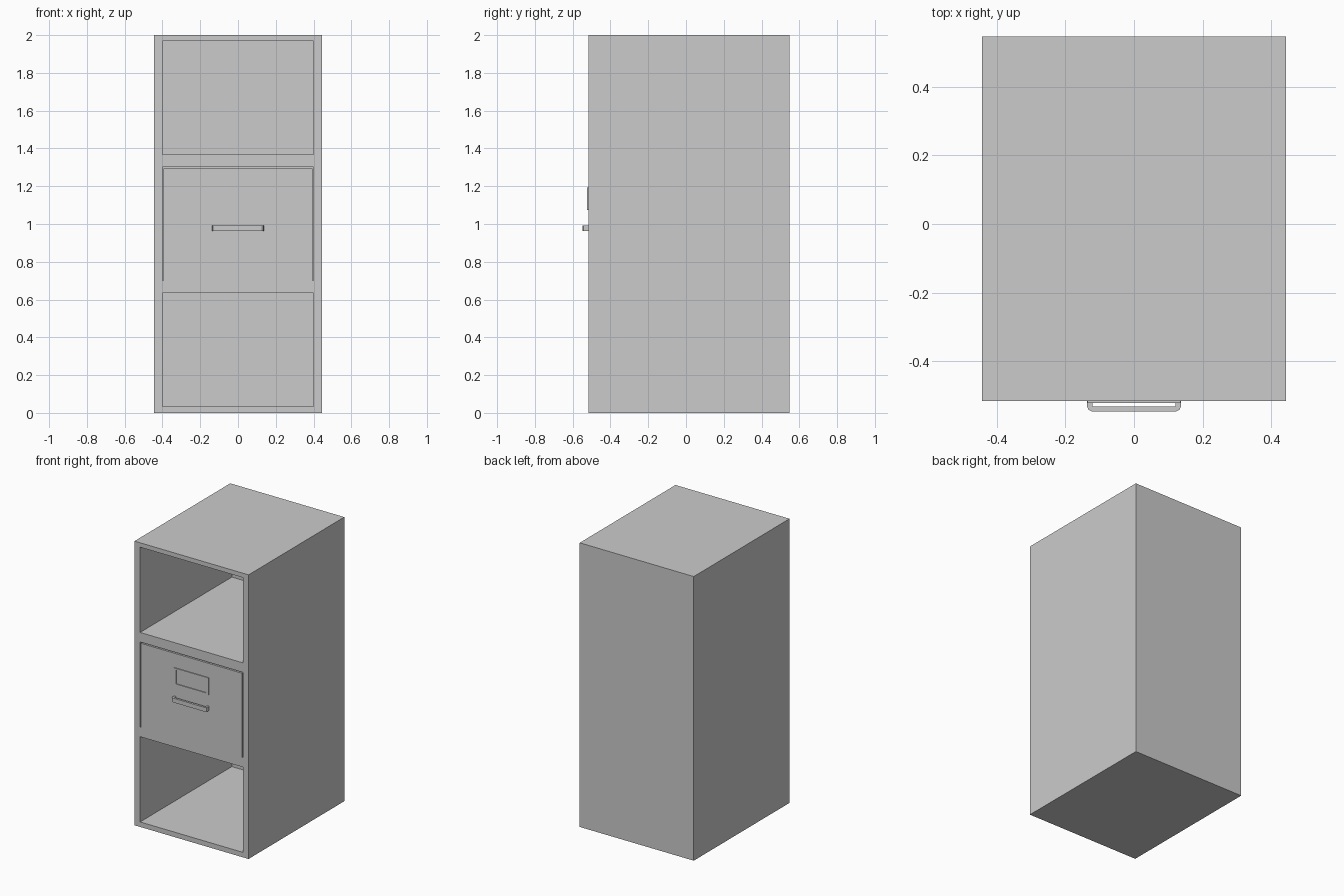
import bpy, bmesh
from mathutils import Vector

if "Cube" in bpy.data.objects:
    bpy.data.objects.remove(bpy.data.objects["Cube"])

FRONT, BACK = -0.517, 0.548


def make_object(name, bm):
    bmesh.ops.recalc_face_normals(bm, faces=bm.faces)
    mesh = bpy.data.meshes.new(name)
    bm.to_mesh(mesh)
    bm.free()
    obj = bpy.data.objects.new(name, mesh)
    bpy.context.collection.objects.link(obj)
    return obj


def add_box(bm, x0, x1, y0, y1, z0, z1):
    verts = bmesh.ops.create_cube(bm, size=1)["verts"]
    for v in verts:
        v.co = Vector((x1 if v.co.x > 0 else x0,
                       y1 if v.co.y > 0 else y0,
                       z1 if v.co.z > 0 else z0))


def boxes(name, *specs):
    bm = bmesh.new()
    for s in specs:
        add_box(bm, *s)
    return make_object(name, bm)


def cut(obj, cutter):
    cutter.hide_render = True
    mod = obj.modifiers.new("cut", 'BOOLEAN')
    mod.operation = 'DIFFERENCE'
    mod.solver = 'EXACT'
    mod.object = cutter
    bpy.context.view_layer.objects.active = obj
    bpy.ops.object.modifier_apply(modifier=mod.name)
    bpy.data.objects.remove(cutter)


# Cabinet shell with three deep compartments
cabinet = boxes("cabinet_body", (-0.444, 0.444, FRONT, BACK, 0, 2))
cut(cabinet, boxes("compartment_cutter",
                   *[(-0.4, 0.4, FRONT - 0.1, 0.503, z, z + 0.6)
                     for z in (0.035, 0.702, 1.369)]))

# Middle drawer: open-topped tray, flush with the cabinet front
drawer = boxes("drawer", (-0.394, 0.394, FRONT, 0.49, 0.702, 1.294))
cut(drawer, boxes("tray_cutter", (-0.374, 0.374, FRONT + 0.02, 0.47, 0.722, 1.4)))

# Label holder frame on the drawer face
label = boxes("label_frame", (-0.136, 0.136, FRONT - 0.006, FRONT, 1.073, 1.194))
cut(label, boxes("label_cutter", (-0.118, 0.118, FRONT - 0.1, FRONT + 0.1, 1.084, 1.183)))

# Pull handle: U-shaped profile with rounded outer corners, extruded upward
half = [(0.121, FRONT), (0.137, FRONT), (0.137, -0.533), (0.133, -0.542),
        (0.122, -0.548)]
outline = half + [(-x, y) for x, y in reversed(half)]
inner = [(-0.121, -0.533), (0.121, -0.533)]
bm = bmesh.new()
face = bm.faces.new([bm.verts.new((x, y, 0.963)) for x, y in outline + inner])
ext = bmesh.ops.extrude_face_region(bm, geom=[face])["geom"]
bmesh.ops.translate(bm, vec=(0, 0, 0.03),
                    verts=[g for g in ext if isinstance(g, bmesh.types.BMVert)])
make_object("drawer_handle", bm)
